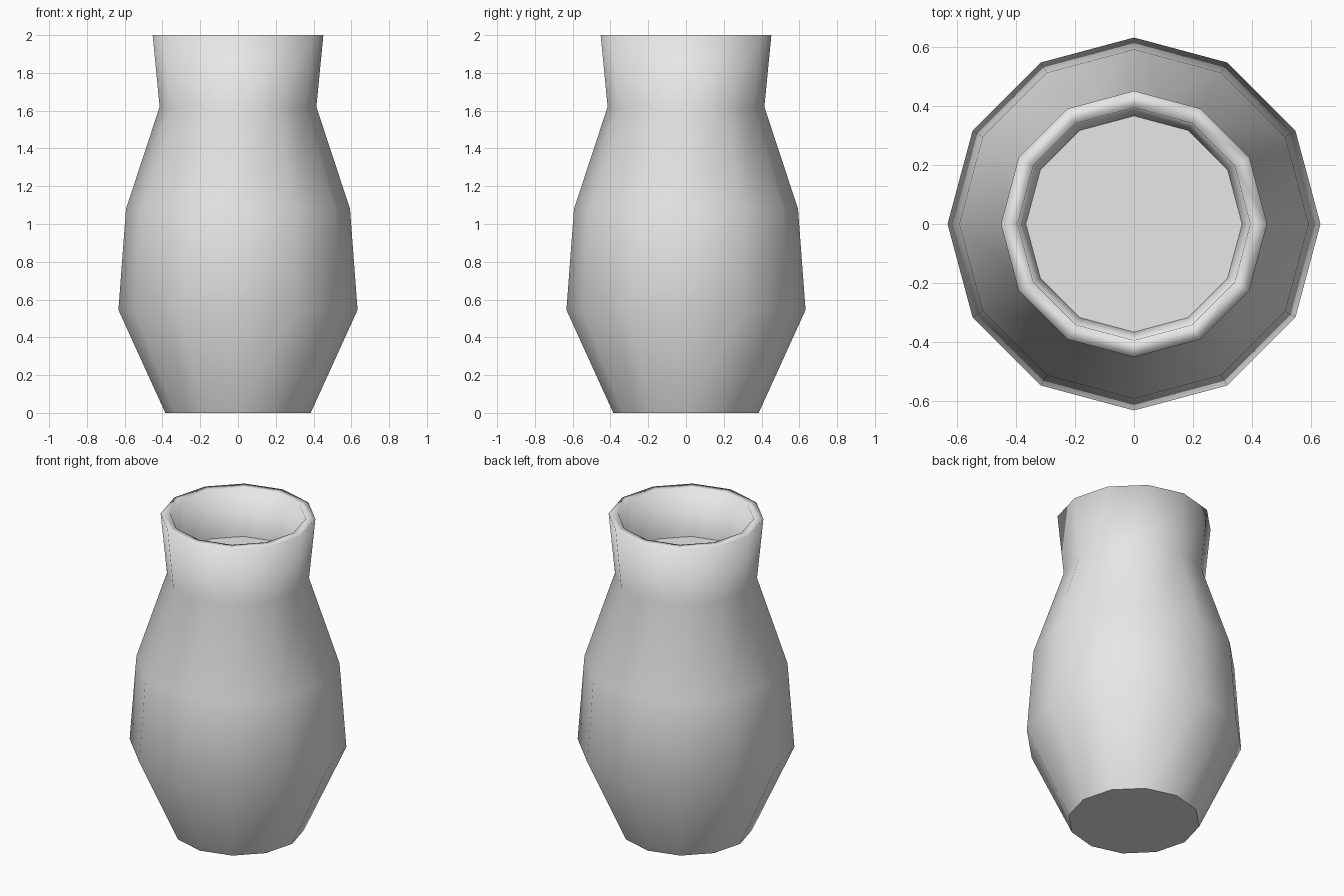
import bpy
import bmesh
from math import cos, sin, pi

default_cube = bpy.data.objects.get("Cube")
if default_cube:
    bpy.data.objects.remove(default_cube, do_unlink=True)

SIDES = 12
# (radius, height) from the foot, up the outside, over the lip and down inside
PROFILE = [(0.385, 0), (0.633, 0.545), (0.593, 1.08), (0.415, 1.62),
           (0.452, 2), (0.395, 2), (0.367, 1.7)]

grey = bpy.data.materials.new("light_grey")
grey.use_nodes = True
colour = (0.8, 0.8, 0.8, 1)
grey.diffuse_color = colour
grey.node_tree.nodes["Principled BSDF"].inputs["Base Color"].default_value = colour


def ring(bm, radius, z):
    angles = [2 * pi * i / SIDES for i in range(SIDES)]
    return [bm.verts.new((radius * cos(a), radius * sin(a), z)) for a in angles]


def add_object(name, bm):
    mesh = bpy.data.meshes.new(name)
    bm.to_mesh(mesh)
    bm.free()
    mesh.materials.append(grey)
    obj = bpy.data.objects.new(name, mesh)
    bpy.context.collection.objects.link(obj)
    return obj


# Smooth vase wall with a thick lip
bm = bmesh.new()
rings = [ring(bm, r, z) for r, z in PROFILE]
for low, high in zip(rings, rings[1:]):
    for i in range(SIDES):
        j = (i + 1) % SIDES
        bm.faces.new((low[i], low[j], high[j], high[i])).smooth = True

# Flat base, kept crisp at the foot
base = bm.faces.new(list(reversed(rings[0])))
for edge in base.edges:
    edge.smooth = False
add_object("vase_body", bm)

# Flat surface filling the neck
bm = bmesh.new()
bm.faces.new(ring(bm, *PROFILE[-1]))
add_object("inner_surface", bm)
